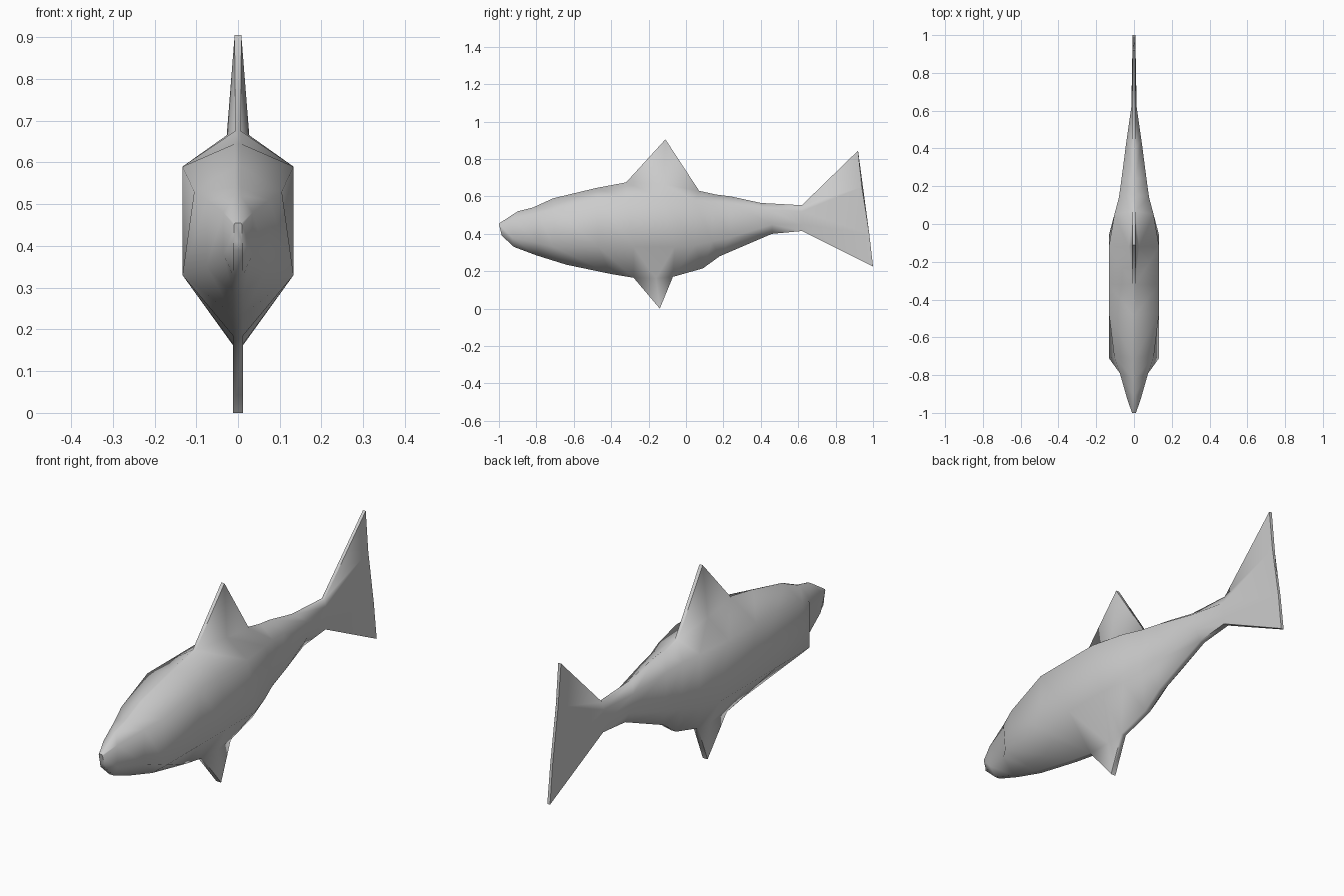
import bpy, bmesh, math

cube = bpy.data.objects.get("Cube")
if cube:
    bpy.data.objects.remove(cube, do_unlink=True)

# One flat colour for the whole fish
grey = bpy.data.materials.new("fish grey")
grey.use_nodes = True
grey.diffuse_color = (0.6, 0.6, 0.6, 1)
grey.node_tree.nodes["Principled BSDF"].inputs["Base Color"].default_value = (0.6, 0.6, 0.6, 1)

# Rails from nose to tail: the back and belly are (y, z), the flanks (y, half width, z)
back = [(-1, .455), (-.9, .52), (-.82, .54), (-.71, .59), (-.48, .645), (-.32, .675),
        (-.12, .665), (.07, .63), (.16, .61), (.24, .6), (.4, .565), (.62, .553), (.92, .845)]
upper_flank = [(-1, .01, .45), (-.93, .035, .48), (-.79, .075, .51), (-.7, .105, .53),
               (-.47, .133, .59), (-.32, .133, .59), (-.12, .133, .59), (.05, .104, .58),
               (.14, .08, .57), (.24, .066, .56), (.44, .04, .53), (.62, .014, .52),
               (.94, .006, .65)]
lower_flank = [(-.99, .01, .41), (-.93, .035, .38), (-.79, .075, .35), (-.71, .133, .33),
               (-.47, .133, .33), (-.28, .133, .33), (-.06, .133, .33), (.05, .104, .34),
               (.14, .08, .36), (.24, .066, .38), (.46, .035, .45), (.62, .014, .45),
               (.98, .006, .4)]
belly = [(-.985, .39), (-.92, .33), (-.8, .285), (-.64, .235), (-.4, .185), (-.28, .165),
         (-.16, .162), (-.07, .17), (.09, .215), (.18, .28), (.46, .4), (.62, .415), (1, .225)]
FIN = 6            # station at the middle of the dorsal and belly fins
BACK_WIDTH, BELLY_WIDTH, FIN_WIDTH = .007, .012, .027

bm = bmesh.new()


def pair(y, half, z):
    """Mirrored vertices: left (+x) first, then right."""
    return [bm.verts.new((side * half, y, z)) for side in (1, -1)]


def fin(a, mid, b, tip):
    """Thin triangular fin standing on three vertex pairs."""
    bm.faces.new((a[0], a[1], tip[1], tip[0]))
    bm.faces.new((tip[0], tip[1], b[1], b[0]))
    for s in (0, 1):
        bm.faces.new((a[s], mid[s], tip[s]))
        bm.faces.new((mid[s], b[s], tip[s]))


# Body and tail: cross-sections of four mirrored pairs
sections = []
last = len(back) - 1
for i, (top, up, low, base) in enumerate(zip(back, upper_flank, lower_flank, belly)):
    top_width = FIN_WIDTH if i == FIN else BACK_WIDTH
    base_width = BELLY_WIDTH if i < last else BACK_WIDTH
    sections.append([pair(top[0], top_width, top[1]), pair(*up), pair(*low),
                     pair(base[0], base_width, base[1])])

for i, (p, q) in enumerate(zip(sections, sections[1:])):
    for k in range(3):
        for s in (0, 1):
            bm.faces.new((p[k][s], p[k + 1][s], q[k + 1][s], q[k][s]))
    if i not in (FIN - 1, FIN):     # leave openings for the fins
        for k in (0, 3):
            bm.faces.new((p[k][0], p[k][1], q[k][1], q[k][0]))

# Nose tip and trailing edge of the tail
for end in (sections[0], sections[-1]):
    bm.faces.new([p[0] for p in end] + [p[1] for p in reversed(end)])

# Dorsal and belly fins
before, middle, after = sections[FIN - 1:FIN + 2]
fin(before[0], middle[0], after[0], pair(-.11, .008, .905))
fin(before[3], middle[3], after[3], pair(-.14, BELLY_WIDTH, 0))

bmesh.ops.recalc_face_normals(bm, faces=bm.faces[:])
mesh = bpy.data.meshes.new("fish_body")
bm.to_mesh(mesh)
bm.free()
mesh.materials.append(grey)
fish = bpy.data.objects.new("fish_body", mesh)
bpy.context.collection.objects.link(fish)

bpy.ops.object.select_all(action='DESELECT')
fish.select_set(True)
bpy.context.view_layer.objects.active = fish
bpy.ops.object.shade_smooth_by_angle(angle=math.radians(65))
